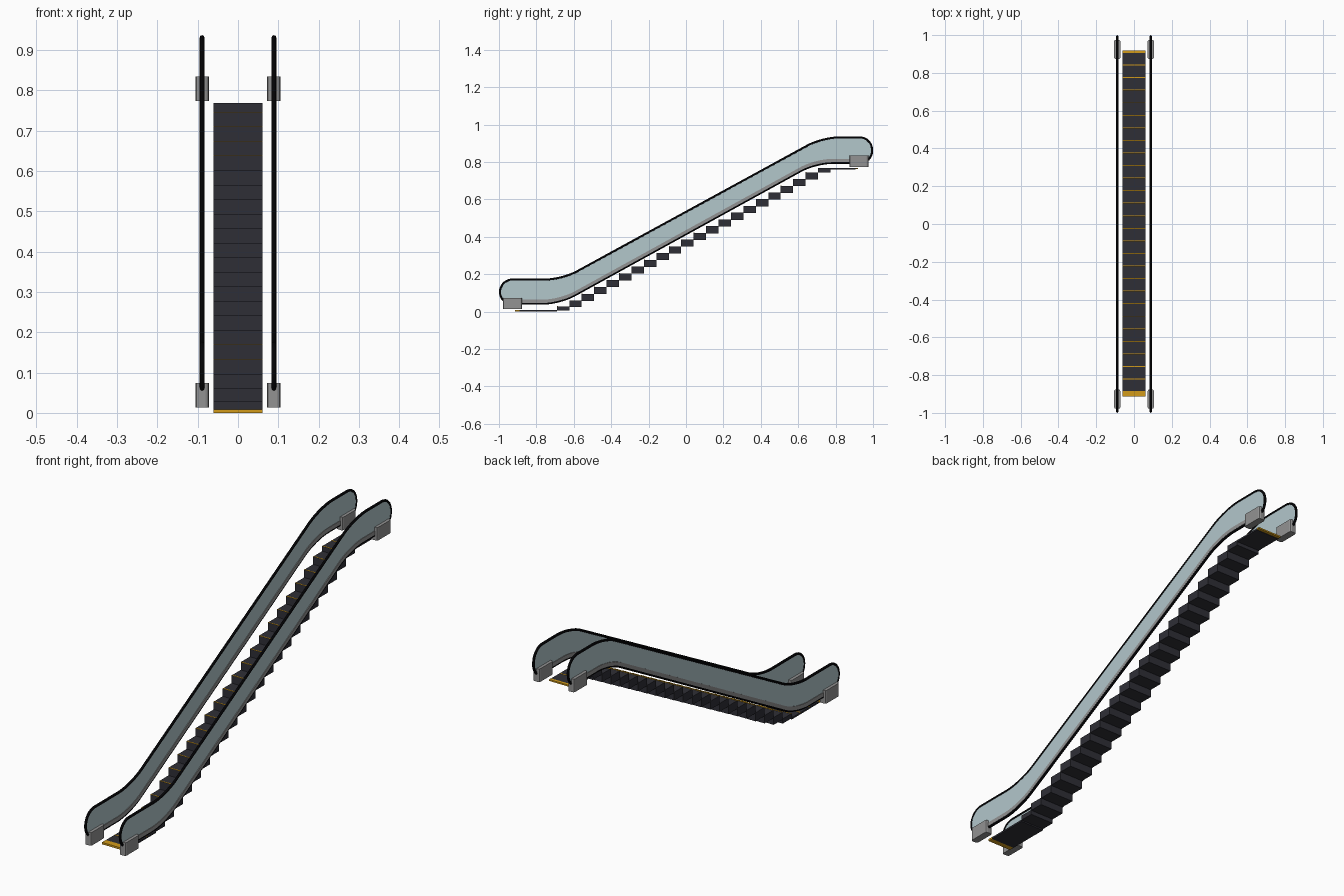
import bpy, bmesh
from mathutils import Vector

if "Cube" in bpy.data.objects:
    bpy.data.objects.remove(bpy.data.objects["Cube"])


def material(name, rgb):
    m = bpy.data.materials.new(name)
    m.diffuse_color = (*rgb, 1)
    m.use_nodes = True
    m.node_tree.nodes["Principled BSDF"].inputs["Base Color"].default_value = m.diffuse_color
    return m


BLACK = material("handrail black", (0.003, 0.003, 0.004))
GLASS = material("pale blue glass", (0.45, 0.57, 0.60))
GREY = material("metal grey", (0.29, 0.29, 0.29))
DARK = material("step charcoal", (0.028, 0.028, 0.037))
YELLOW = material("safety yellow", (0.65, 0.33, 0.01))


def finish(name, bm, mat):
    bmesh.ops.recalc_face_normals(bm, faces=bm.faces)
    me = bpy.data.meshes.new(name)
    bm.to_mesh(me)
    bm.free()
    me.materials.append(mat)
    ob = bpy.data.objects.new(name, me)
    bpy.context.collection.objects.link(ob)
    return ob


def add_box(bm, x0, x1, y0, y1, z0, z1):
    verts = bmesh.ops.create_cube(bm, size=1)["verts"]
    for v in verts:
        v.co = ((x0 + x1) / 2 + v.co.x * (x1 - x0),
                (y0 + y1) / 2 + v.co.y * (y1 - y0),
                (z0 + z1) / 2 + v.co.z * (z1 - z0))
    return verts


def rounded(corners, closed=True, n=8):
    """Round each (y, z, tangent length) corner with a cubic arc."""
    out = []
    for i, (y, z, t) in enumerate(corners):
        p = Vector((y, z))
        if t == 0:
            out.append(p)
            continue
        a = Vector(corners[i - 1][:2])
        b = Vector(corners[(i + 1) % len(corners)][:2])
        s, e = p + (a - p).normalized() * t, p + (b - p).normalized() * t
        c, d = s.lerp(p, 0.56), e.lerp(p, 0.56)
        for k in range(n + 1):
            u = k / n
            out.append(s * (1 - u)**3 + c * 3 * u * (1 - u)**2
                       + d * 3 * u * u * (1 - u) + e * u**3)
    return out


def slab(name, outline, x, width, mat):
    bm = bmesh.new()
    face = bm.faces.new([bm.verts.new((x - width / 2, p.x, p.y)) for p in outline])
    ext = bmesh.ops.extrude_face_region(bm, geom=[face])["geom"]
    for v in ext:
        if isinstance(v, bmesh.types.BMVert):
            v.co.x += width
    bmesh.ops.triangulate(bm, faces=[f for f in bm.faces if len(f.verts) > 4])
    return finish(name, bm, mat)


# Balustrade side outline and its lower trim
outline = rounded([
    (-0.994, 0.043, 0.062), (-0.676, 0.043, 0.09), (0.693, 0.796, 0.09),
    (0.994, 0.796, 0.062), (0.994, 0.931, 0.066), (0.729, 0.931, 0.09),
    (-0.663, 0.171, 0.09), (-0.994, 0.171, 0.066)])
low = rounded([(-0.92, 0.046, 0), (-0.676, 0.046, 0.09),
               (0.693, 0.799, 0.09), (0.92, 0.799, 0)])
trim = low + [p + Vector((0, 0.018)) for p in reversed(low)]

for side, x in (("left", -0.089), ("right", 0.089)):
    slab(side + "_glass_panel", outline, x, 0.006, GLASS)
    slab(side + "_base_trim", trim, x, 0.011, GREY)

    # Handrail: round tube following the whole outline
    cu = bpy.data.curves.new(side + "_rail_path", "CURVE")
    cu.dimensions = "3D"
    cu.bevel_depth = 0.006
    cu.bevel_resolution = 2
    sp = cu.splines.new("POLY")
    sp.points.add(len(outline) - 1)
    for pt, p in zip(sp.points, outline):
        pt.co = (x, p.x, p.y, 1)
    sp.use_cyclic_u = True
    rail = bpy.data.objects.new(side + "_handrail", cu)
    bpy.context.collection.objects.link(rail)
    cu.materials.append(BLACK)
    bpy.ops.object.select_all(action="DESELECT")
    rail.select_set(True)
    bpy.context.view_layer.objects.active = rail
    bpy.ops.object.convert(target="MESH")
    bpy.ops.object.shade_smooth_by_angle()

    # Handrail entry boxes with chamfered upright edges
    for end, y0, z0 in (("lower", -0.978, 0.013), ("upper", 0.873, 0.773)):
        bm = bmesh.new()
        add_box(bm, x - 0.017, x + 0.017, y0, y0 + 0.102, z0, z0 + 0.061)
        upright = [e for e in bm.edges
                   if abs(e.verts[0].co.z - e.verts[1].co.z) > 0.01]
        bmesh.ops.bevel(bm, geom=upright, offset=0.009, segments=2,
                        profile=0.5, affect="EDGES")
        finish(f"{side}_{end}_entry_box", bm, GREY)

# Steps: level at both ends, easing into a constant rise
RUN, START, W = 0.0665, -0.89, 0.061
tops = [0.008] * 3 + [0.028, 0.060, 0.095] + [0.133 + 0.036 * i for i in range(18)]
tops += [0.768] * 3
steps, lines = bmesh.new(), bmesh.new()
for i, top in enumerate(tops):
    y = START + RUN * i
    bottom = max(0, min(tops[i - 1] if i else 0, top - 0.006) - 0.002)
    add_box(steps, -W, W, y, y + RUN, bottom, top)
    add_box(lines, -W, W, y, y + 0.005, top - 0.001, top + 0.0008)
finish("steps", steps, DARK)

# Yellow safety lines and end strips
add_box(lines, -W, W, START - 0.024, START, 0.0, 0.0088)
add_box(lines, -W, W, START + RUN * 27, START + RUN * 27 + 0.014, 0.762, 0.7688)
finish("safety_lines", lines, YELLOW)
